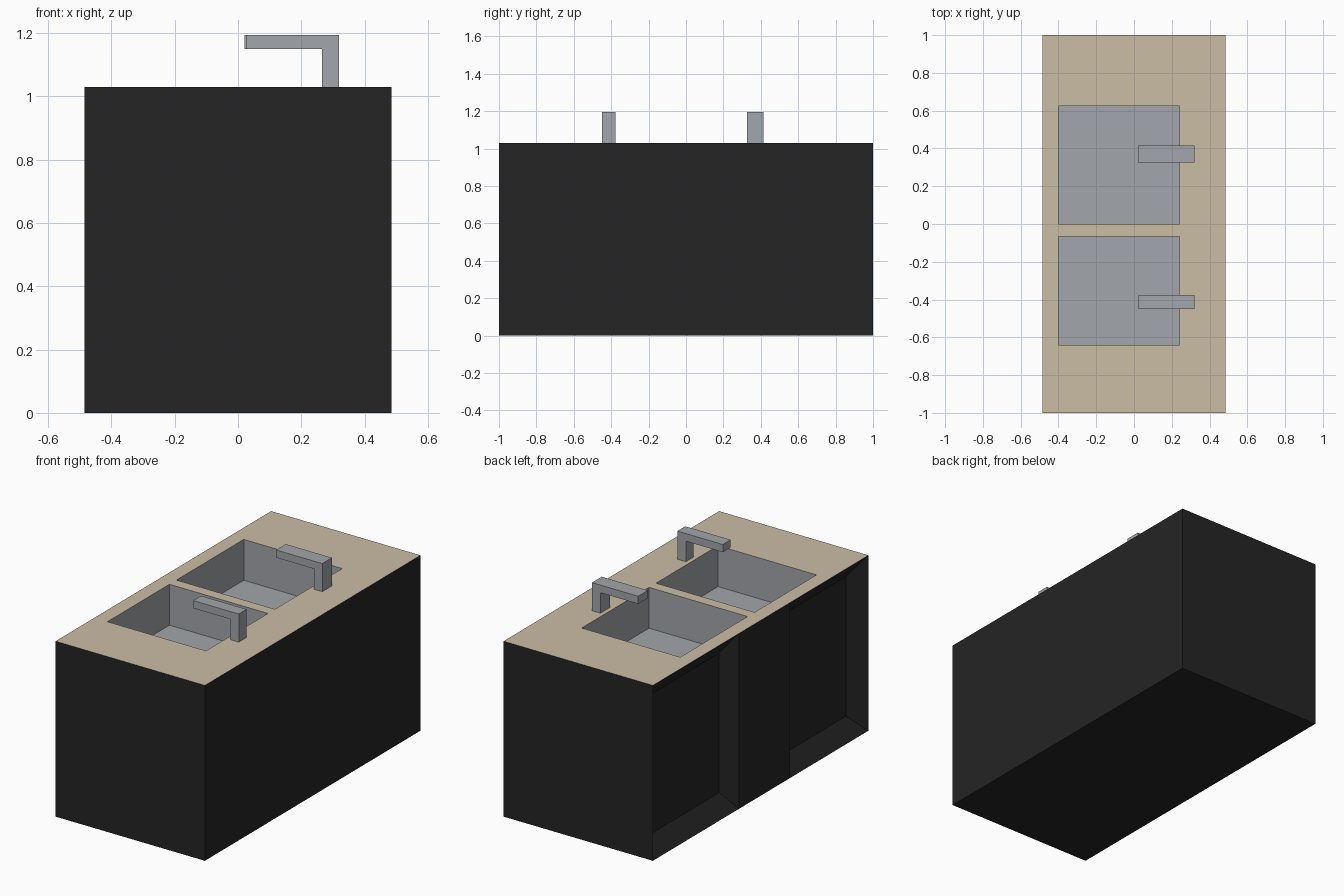
import bpy, bmesh

if "Cube" in bpy.data.objects:
    bpy.data.objects.remove(bpy.data.objects["Cube"])

W, L, H = 0.485, 1.0, 1.03          # half width, half length, height
SINK_X = (-0.40, 0.24)
SINKS = [(0.0, 0.625), (-0.64, -0.065)]
SINK_DEPTH = 0.24


def material(name, rgb):
    m = bpy.data.materials.new(name)
    m.diffuse_color = (*rgb, 1)
    m.use_nodes = True
    m.node_tree.nodes["Principled BSDF"].inputs["Base Color"].default_value = m.diffuse_color
    return m


black = material("cabinet black", (0.018, 0.018, 0.018))
tan = material("counter tan", (0.60, 0.51, 0.375))
steel = material("sink steel", (0.365, 0.38, 0.405))


def make(name, quads, mat):
    """Mesh object from explicitly wound polygons."""
    bm = bmesh.new()
    for q in quads:
        bm.faces.new([bm.verts.new(p) for p in q])
    bmesh.ops.remove_doubles(bm, verts=bm.verts, dist=1e-5)
    me = bpy.data.meshes.new(name)
    bm.to_mesh(me)
    bm.free()
    me.materials.append(mat)
    ob = bpy.data.objects.new(name, me)
    bpy.context.collection.objects.link(ob)
    return ob


def flat(x0, x1, y0, y1, z):
    return [(x0, y0, z), (x1, y0, z), (x1, y1, z), (x0, y1, z)]


def left_rect(x, y0, y1, z0, z1):
    return [(x, y1, z0), (x, y0, z0), (x, y0, z1), (x, y1, z1)][::-1]


# cabinet: plain front, right, back and underside
cab = [
    [(-W, -L, 0), (W, -L, 0), (W, -L, H), (-W, -L, H)],
    [(W, -L, 0), (W, L, 0), (W, L, H), (W, -L, H)],
    [(W, L, 0), (-W, L, 0), (-W, L, H), (W, L, H)],
    flat(-W, W, -L, L, 0)[::-1],
]
# left side: centre post between two recessed door panels with sloped rims
cab.append(left_rect(-W, -0.274, 0.2, 0, H))
for y0, y1, iy in [(0.2, L, 0.07), (-L, -0.274, 0.095)]:
    outer = left_rect(-W, y0, y1, 0, H)
    inner = left_rect(-W + 0.08, y0 + iy, y1 - iy, 0.1, H - 0.11)
    cab.append(inner)
    for i in range(4):
        j = (i + 1) % 4
        cab.append([outer[i], outer[j], inner[j], inner[i]])
cabinet = make("cabinet", cab, black)
bm = bmesh.new()
bm.from_mesh(cabinet.data)
for f in bm.faces:                   # panels on the left side look towards -x
    if f.normal.x > 0.1 and f.calc_center_median().x < 0:
        f.normal_flip()
bm.to_mesh(cabinet.data)
bm.free()

# countertop with two openings
xs = [-W, *SINK_X, W]
ys = sorted([-L, L] + [y for s in SINKS for y in s])
top = []
for xa, xb in zip(xs, xs[1:]):
    for ya, yb in zip(ys, ys[1:]):
        if not (xa == SINK_X[0] and (ya, yb) in SINKS):
            top.append(flat(xa, xb, ya, yb, H))
make("countertop", top, tan)

# open basins
for n, (y0, y1) in enumerate(SINKS):
    rim = flat(*SINK_X, y0, y1, H)
    base = flat(*SINK_X, y0, y1, H - SINK_DEPTH)
    walls = [[rim[i], rim[(i + 1) % 4], base[(i + 1) % 4], base[i]] for i in range(4)]
    make(f"basin_{n + 1}", [base] + walls, steel)

# faucets: L-shaped profile extruded along y
for n, (x0, y0, y1) in enumerate([(0.02, 0.325, 0.415), (0.025, -0.45, -0.377)]):
    prof = [(0.265, H), (0.32, H), (0.32, 1.195), (x0, 1.195), (x0, 1.15), (0.265, 1.15)]
    a = [(x, y0, z) for x, z in prof]
    b = [(x, y1, z) for x, z in prof]
    sides = [[a[i], b[i], b[(i + 1) % 6], a[(i + 1) % 6]] for i in range(6)]
    make(f"faucet_{n + 1}", [a, b[::-1]] + sides, steel)
